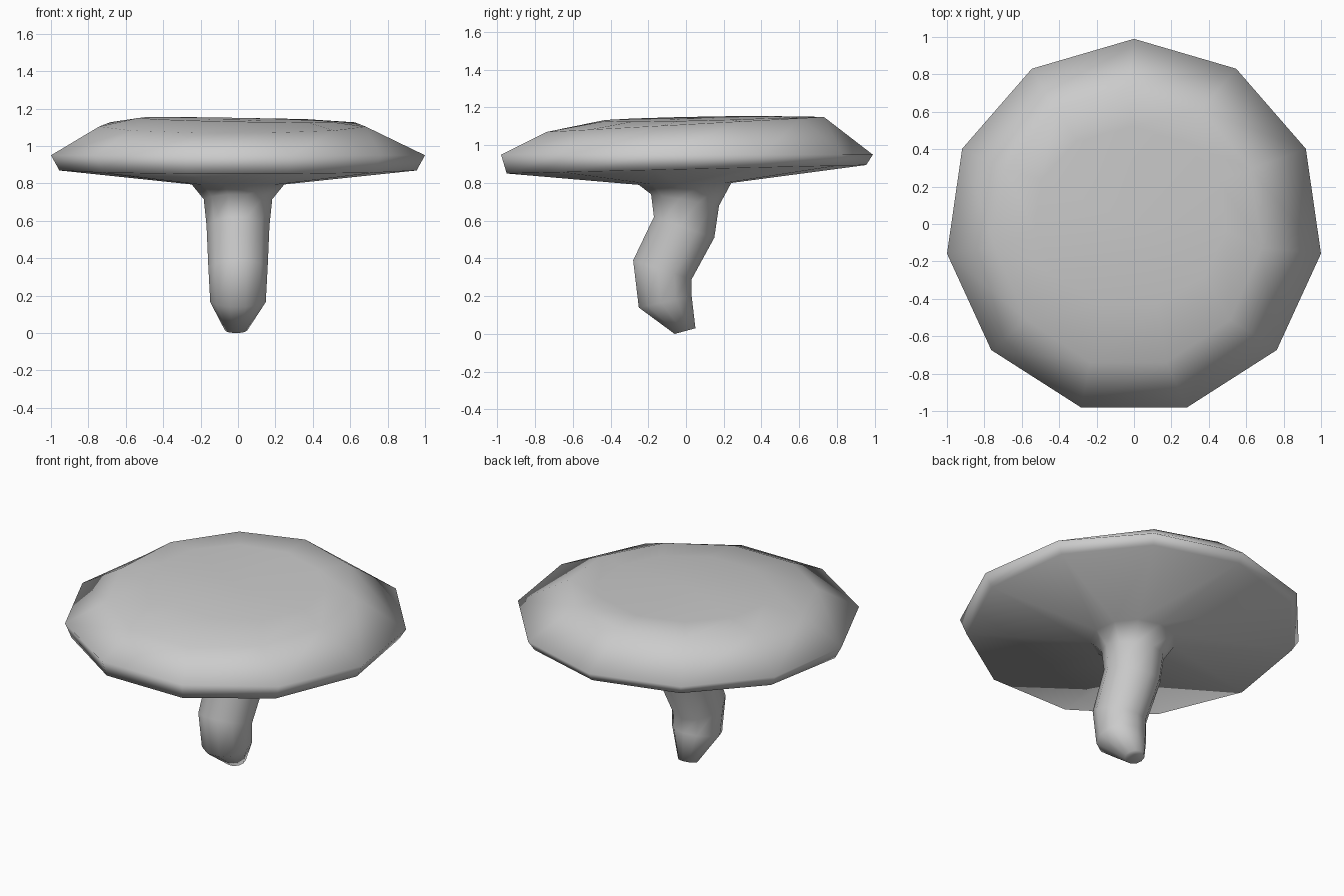
import bpy, bmesh
from math import pi, sin, cos

if "Cube" in bpy.data.objects:
    bpy.data.objects.remove(bpy.data.objects["Cube"])

SIDES = 11
FRONT = cos(pi / SIDES)  # front edge is a flat side, back is a corner

# Each ring: front (y, z), back (y, z), half width, x offset, z tilt along x
stem_rings = [
    ((-0.06, 0.00), (0.05, 0.03), 0.06, -0.01, 0),
    ((-0.25, 0.14), (0.03, 0.20), 0.15, 0, 0),
    ((-0.28, 0.39), (0.03, 0.29), 0.16, 0, 0),
    ((-0.17, 0.62), (0.15, 0.51), 0.17, 0, 0),
    ((-0.185, 0.74), (0.175, 0.68), 0.185, 0, 0),
]
cap_rings = [
    ((-0.25, 0.79), (0.24, 0.80), 0.25, 0, 0),
    ((-0.95, 0.85), (0.955, 0.895), 0.965, 0, 0),
    ((-0.98, 0.95), (0.99, 0.95), 1.01, 0, 0),
    ((-0.74, 1.07), (0.73, 1.15), 0.72, -0.03, 0),
    ((-0.43, 1.13), (0.52, 1.15), 0.52, -0.02, -0.02),
]


def add_ring(bm, front, back, half_width, x_off, tilt):
    verts = []
    for k in range(SIDES):
        a = pi / 2 + 2 * pi * k / SIDES
        t = (sin(a) + FRONT) / (1 + FRONT)
        x = x_off + half_width * cos(a)
        y = front[0] + (back[0] - front[0]) * t
        z = front[1] + (back[1] - front[1]) * t + tilt * x
        verts.append(bm.verts.new((x, y, z)))
    return verts


def fan(bm, ring, centre):
    c = bm.verts.new(centre)
    for k in range(SIDES):
        bm.faces.new((ring[k], ring[(k + 1) % SIDES], c))


# Crooked stem flaring into a broad faceted cap, one continuous skin
bm = bmesh.new()
rings = [add_ring(bm, *r) for r in stem_rings + cap_rings]
for low, high in zip(rings, rings[1:]):
    for k in range(SIDES):
        n = (k + 1) % SIDES
        bm.faces.new((low[k], low[n], high[n], high[k]))
fan(bm, rings[0], (-0.01, -0.005, 0.03))
fan(bm, rings[-1], (0, 0, 1.14))
bmesh.ops.recalc_face_normals(bm, faces=bm.faces)
for f in bm.faces:
    f.smooth = True

mesh = bpy.data.meshes.new("mushroom")
bm.to_mesh(mesh)
bm.free()
bpy.context.collection.objects.link(bpy.data.objects.new("mushroom", mesh))
